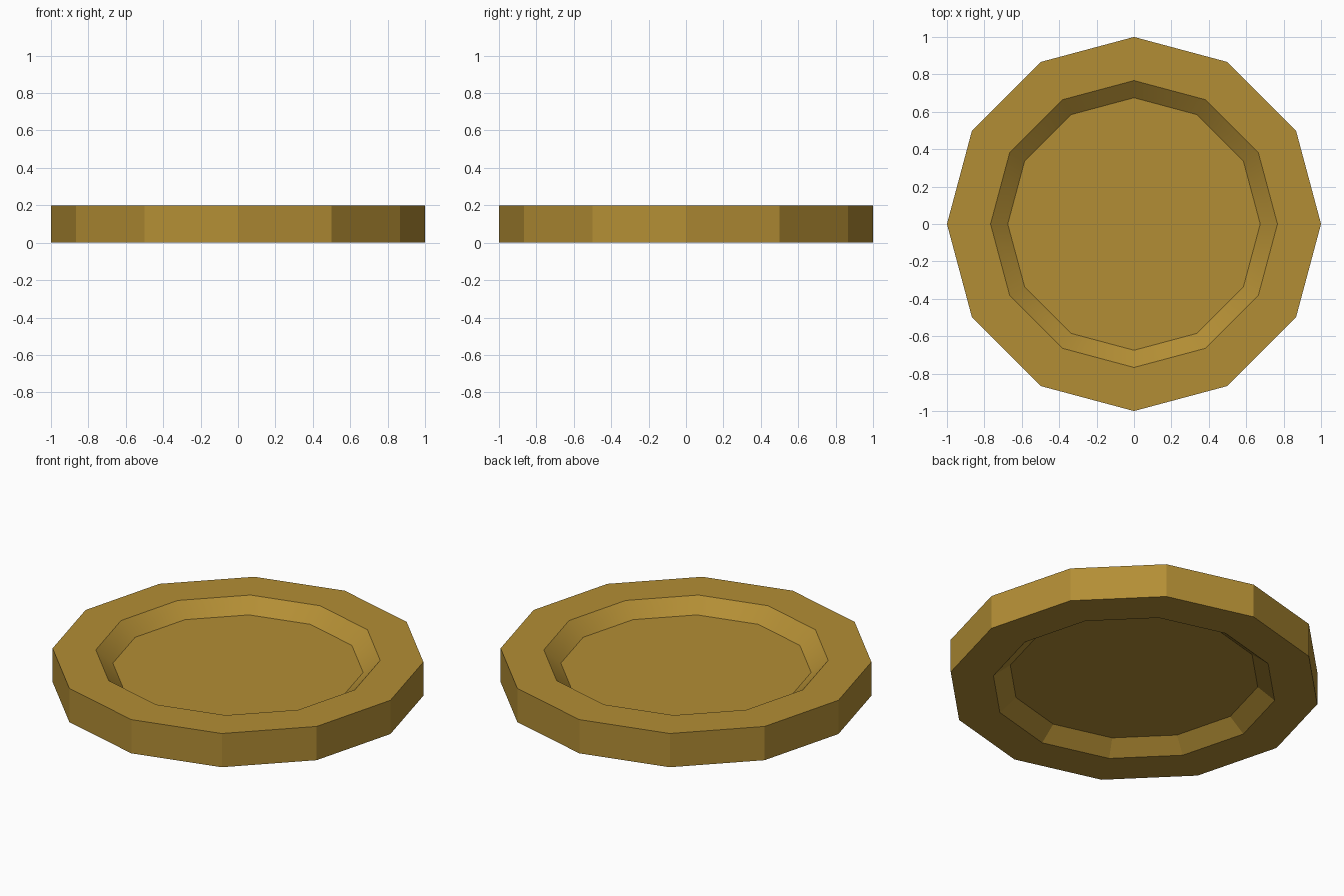
import bpy, bmesh, math

if "Cube" in bpy.data.objects:
    bpy.data.objects.remove(bpy.data.objects["Cube"])

N = 12  # sides of the coin

gold = bpy.data.materials.new("old gold")
gold.diffuse_color = (0.45, 0.27, 0.035, 1)
gold.use_nodes = True
gold.node_tree.nodes["Principled BSDF"].inputs["Base Color"].default_value = gold.diffuse_color

# Coin: stacked rings from bottom recess floor round to top recess floor
profile = [(0.675, 0.075), (0.767, 0.0), (1.0, 0.0),
           (1.0, 0.2), (0.767, 0.2), (0.675, 0.125)]
bm = bmesh.new()
rings = [[bm.verts.new((r * math.cos(2 * math.pi * i / N),
                        r * math.sin(2 * math.pi * i / N), z)) for i in range(N)]
         for r, z in profile]
for k, (a, b) in enumerate(zip(rings, rings[1:])):
    for i in range(N):
        j = (i + 1) % N
        f = bm.faces.new((a[i], a[j], b[j], b[i]))
        f.smooth = k == 4  # only the top recess wall is smooth

# Recess floors
bm.faces.new(rings[0][::-1])
bm.faces.new(rings[-1])
bmesh.ops.recalc_face_normals(bm, faces=bm.faces)

# Keep the recess borders crisp
for e in bm.edges:
    e.smooth = all(f.smooth for f in e.link_faces)

me = bpy.data.meshes.new("coin")
bm.to_mesh(me)
bm.free()
me.materials.append(gold)
bpy.context.collection.objects.link(bpy.data.objects.new("coin", me))
